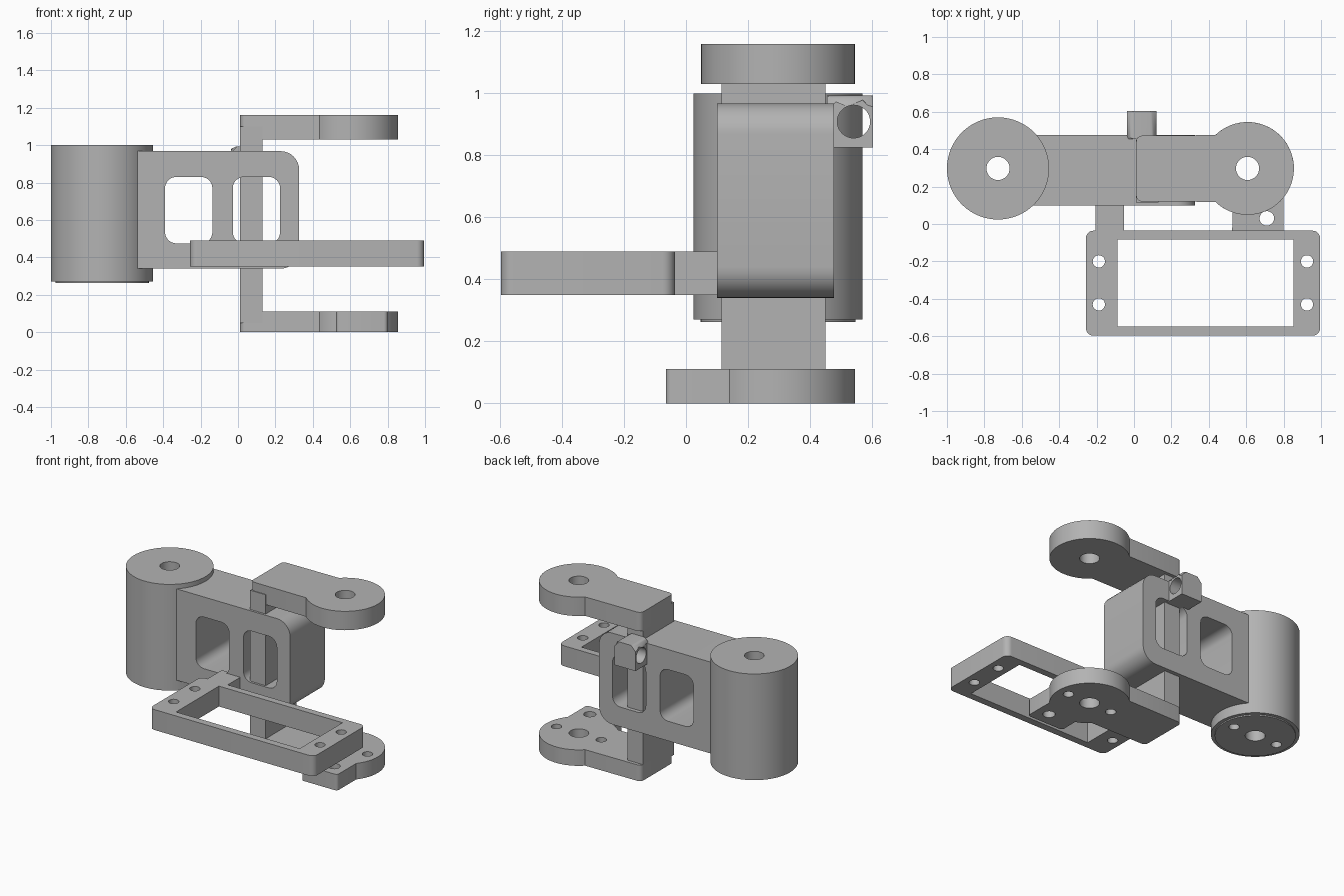
import bpy, bmesh, math
from mathutils import Matrix

cube = bpy.data.objects.get("Cube")
if cube:
    bpy.data.objects.remove(cube, do_unlink=True)

grey = bpy.data.materials.new("light_grey")
grey.use_nodes = True
COLOUR = (0.45, 0.45, 0.45, 1)
grey.diffuse_color = COLOUR
grey.node_tree.nodes["Principled BSDF"].inputs["Base Color"].default_value = COLOUR


def arc(cx, cy, r, a0, a1, n=8):
    """Points along an arc, angles in degrees."""
    angles = [math.radians(a0 + (a1 - a0) * i / n) for i in range(n + 1)]
    return [(cx + r * math.cos(a), cy + r * math.sin(a)) for a in angles]


def circle(cx, cy, r, n=32):
    return arc(cx, cy, r, 0, 360, n)[:-1]


def rect(x0, x1, y0, y1, left=0.0, right=None):
    """Rectangle with separate corner radii for its two ends."""
    right = left if right is None else right
    corners = [(x1, y1, right, 0), (x0, y1, left, 90), (x0, y0, left, 180), (x1, y0, right, 270)]
    points = []
    for x, y, r, a in corners:
        if r:
            cx = x - r if x == x1 else x + r
            cy = y - r if y == y1 else y + r
            points += arc(cx, cy, r, a, a + 90)
        else:
            points.append((x, y))
    return points


def prism(name, outline, low, high, holes=(), axis="z", round_top=0):
    """Extrude a profile with holes between two levels of an axis."""
    curve = bpy.data.curves.new(name, "CURVE")
    curve.dimensions = "2D"
    curve.fill_mode = "BOTH"
    curve.extrude = (high - low) / 2
    for loop in [outline, *holes]:
        spline = curve.splines.new("POLY")
        spline.points.add(len(loop) - 1)
        for p, (x, y) in zip(spline.points, loop):
            p.co = (x, y, 0, 1)
        spline.use_cyclic_u = True
    helper = bpy.data.objects.new(name + "_profile", curve)
    mesh = bpy.data.meshes.new_from_object(helper)
    bpy.data.objects.remove(helper)
    bpy.data.curves.remove(curve)

    mid = (low + high) / 2
    place = {
        "z": Matrix.Translation((0, 0, mid)),
        "y": Matrix.Translation((0, mid, 0)) @ Matrix.Rotation(math.pi / 2, 4, "X"),
        "x": Matrix.Translation((mid, 0, 0)) @ Matrix.Rotation(math.pi / 2, 4, "Z")
        @ Matrix.Rotation(math.pi / 2, 4, "X"),
    }[axis]
    mesh.transform(place)
    bm = bmesh.new()
    bm.from_mesh(mesh)
    bmesh.ops.remove_doubles(bm, verts=bm.verts, dist=0.0001)
    if round_top:
        top = max(v.co.z for v in bm.verts)
        edges = [e for e in bm.edges
                 if all(v.co.z > top - 0.001 for v in e.verts)
                 and abs(e.verts[0].co.x - e.verts[1].co.x) < 0.001]
        bmesh.ops.bevel(bm, geom=edges, offset=round_top, segments=5, profile=0.5, affect="EDGES")
    bmesh.ops.recalc_face_normals(bm, faces=bm.faces)
    for face in bm.faces:
        face.smooth = True
        face.material_index = 0
    bm.to_mesh(mesh)
    bm.free()
    mesh.set_sharp_from_angle(angle=math.radians(30))
    mesh.name = name
    mesh.materials.clear()
    mesh.materials.append(grey)
    obj = bpy.data.objects.new(name, mesh)
    bpy.context.collection.objects.link(obj)
    return obj


# Upright barrel with a centre bore and two blind screw holes underneath
BX, CY = -0.727, 0.297
bore = circle(BX, CY, 0.062)
screws = [circle(BX + s * 0.17, CY, 0.033, 20) for s in (-1, 1)]
prism("barrel", circle(BX, CY, 0.273, 64), 0.33, 1.0, [bore])
prism("barrel_base", circle(BX, CY, 0.273, 64), 0.27, 0.33, [bore, *screws])
prism("barrel_foot", circle(BX, CY, 0.25, 64), 0.262, 0.27, [bore, *screws])

# Body block with two rounded windows
windows = [rect(x, x + 0.253, 0.475, 0.83, 0.06) for x in (-0.39, -0.028)]
prism("body_block", rect(-0.6, 0.327, 0.34, 0.968, 0, 0.1), 0.1, 0.477, windows, "y")

# C-shaped bracket: spine through the body, with two round-ended arms
AX, AR = 0.607, 0.248
prism("bracket_spine", rect(0.012, 0.13, 0.05, 1.1), 0.115, 0.45, axis="y")
arm_end = arc(0.042, 0.442, 0.03, 90, 180, 4) + arc(0.042, 0.15, 0.03, 180, 270, 4)
arm_bore = circle(AX, CY, 0.062)
prism("upper_arm", arc(AX, CY, AR, -134, 134, 48) + arm_end, 1.03, 1.16, [arm_bore])

# Lower arm has an extra screw lobe at the front
lobe = arc(0.545, -0.045, 0.02, 180, 270, 4) + arc(0.78, -0.045, 0.02, 270, 360, 4)
lower = arc(AX, CY, AR, -134, -109, 6) + lobe + arc(AX, CY, AR, -39, 134, 36) + arm_end
arm_screws = [circle(AX + s * 0.17, CY, 0.033, 20) for s in (-1, 1)]
lobe_hole = circle(0.71, 0.03, 0.039, 20)
prism("lower_arm", lower, 0, 0.11, [arm_bore, lobe_hole, *arm_screws])

# Flat mounting frame with four screw holes, joined to the body
frame_holes = [circle(x, y, 0.033, 20) for x in (-0.188, 0.925) for y in (-0.2, -0.43)]
opening = rect(-0.087, 0.853, -0.548, -0.083)
prism("mounting_frame", rect(-0.257, 0.995, -0.597, -0.036, 0.04), 0.35, 0.49,
      [opening, *frame_holes])
prism("frame_link", rect(-0.207, -0.053, -0.05, 0.12), 0.35, 0.49)

# Cable eyelet on the back
prism("cable_eyelet", rect(0.455, 0.603, 0.825, 0.993), -0.038, 0.12,
      [circle(0.541, 0.909, 0.053)], "x", round_top=0.035)
